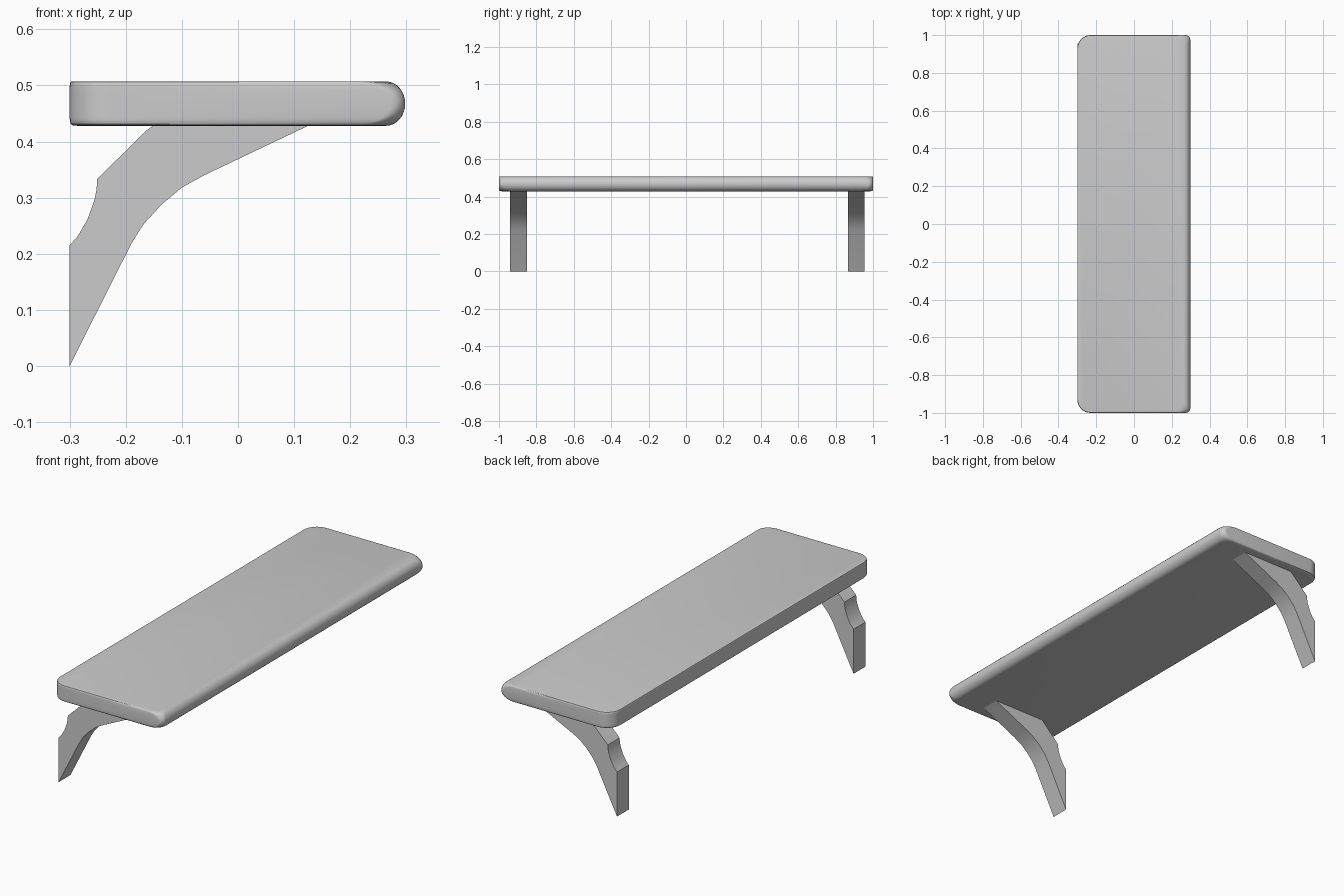
import bpy, bmesh
from math import sin, cos, pi, radians

if "Cube" in bpy.data.objects:
    bpy.data.objects.remove(bpy.data.objects["Cube"])

Z0, Z1 = 0.428, 0.507


def finish(bm, name, angle):
    bmesh.ops.recalc_face_normals(bm, faces=bm.faces[:])
    me = bpy.data.meshes.new(name)
    bm.to_mesh(me)
    bm.free()
    ob = bpy.data.objects.new(name, me)
    bpy.context.collection.objects.link(ob)
    bpy.ops.object.select_all(action='DESELECT')
    ob.select_set(True)
    bpy.context.view_layer.objects.active = ob
    bpy.ops.object.shade_smooth_by_angle(angle=radians(angle))
    return ob


def outline(x0, x1, y, r_back, r_front, n=8):
    """Rectangle with separate back (-x) and front (+x) corner radii."""
    pts = []
    corners = [(x1 - r_front, y - r_front, r_front, 0),
               (x0 + r_back, y - r_back, r_back, 1),
               (x0 + r_back, -y + r_back, r_back, 2),
               (x1 - r_front, -y + r_front, r_front, 3)]
    for cx, cy, r, q in corners:
        for i in range(n + 1):
            a = (q + i / n) * pi / 2
            pts.append((cx + r * cos(a), cy + r * sin(a)))
    return pts


# Shelf board: stacked outlines, bullnose on +x, nearly square elsewhere
bm = bmesh.new()
rings = []
steps = 16
for k in range(steps + 1):
    t = -pi / 2 + pi * k / steps
    z = (Z0 + Z1) / 2 + (Z1 - Z0) / 2 * sin(t)
    c = 1 - cos(t)
    edge = (0.014 if t < 0 else 0.004) * c ** 4
    ring = outline(-0.3 + edge, 0.298 - 0.034 * c, 1.0 - edge,
                   0.07, 0.025 + 0.04 * c)
    rings.append([bm.verts.new((x, y, z)) for x, y in ring])
n = len(rings[0])
for a, b in zip(rings, rings[1:]):
    for i in range(n):
        j = (i + 1) % n
        bm.faces.new((a[i], a[j], b[j], b[i]))
bm.faces.new(rings[0])
bm.faces.new(rings[-1])
finish(bm, "shelf_board", 35)

# Curved brackets: one side profile extruded along y
profile = [(-0.3, 0), (-0.3, 0.215), (-0.285, 0.232), (-0.268, 0.262),
           (-0.256, 0.295), (-0.252, 0.315), (-0.251, 0.333),
           (-0.163, 0.42), (-0.15, 0.429), (0.127, 0.429), (-0.06, 0.34),
           (-0.10, 0.318), (-0.137, 0.287), (-0.168, 0.253), (-0.19, 0.218)]
for name, y0, y1 in (("bracket_near", -0.94, -0.85), ("bracket_far", 0.865, 0.955)):
    bm = bmesh.new()
    face = bm.faces.new([bm.verts.new((x, y0, z)) for x, z in profile])
    ext = bmesh.ops.extrude_face_region(bm, geom=[face])
    verts = [v for v in ext["geom"] if isinstance(v, bmesh.types.BMVert)]
    bmesh.ops.translate(bm, verts=verts, vec=(0, y1 - y0, 0))
    finish(bm, name, 30)
